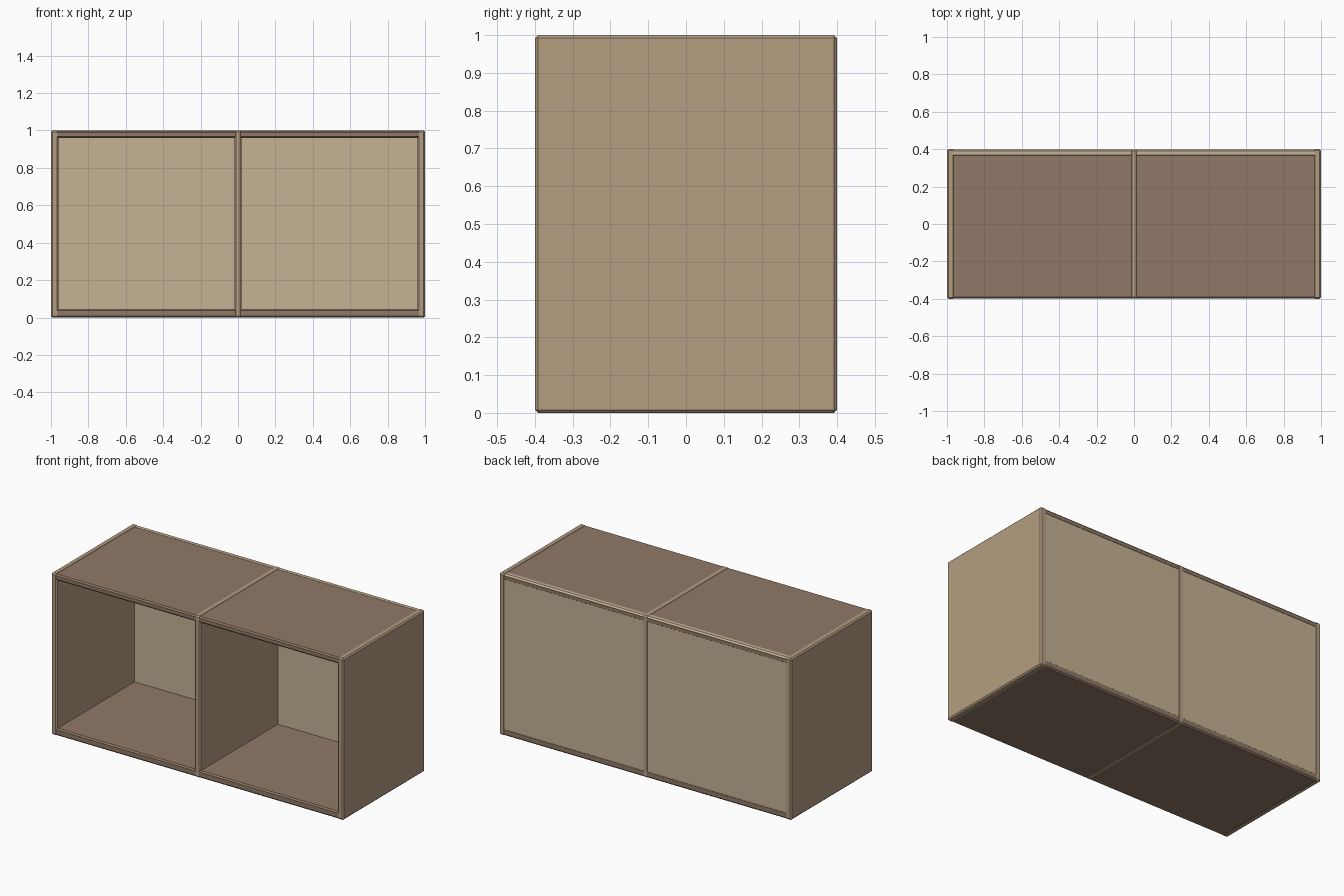
import bpy

if "Cube" in bpy.data.objects:
    bpy.data.objects.remove(bpy.data.objects["Cube"])

T = 0.04  # panel thickness


def material(name, rgb):
    m = bpy.data.materials.new(name)
    m.diffuse_color = (*rgb, 1)
    m.use_nodes = True
    m.node_tree.nodes["Principled BSDF"].inputs["Base Color"].default_value = m.diffuse_color
    return m


side_wood = material("side_wood", (0.46, 0.34, 0.22))
shelf_wood = material("shelf_wood", (0.28, 0.19, 0.135))
back_wood = material("back_wood", (0.56, 0.45, 0.30))


def panel(name, lo, hi, mat):
    """Box between two corners with small chamfered edges."""
    bpy.ops.mesh.primitive_cube_add(size=1, location=[(a + b) / 2 for a, b in zip(lo, hi)])
    ob = bpy.context.object
    ob.name = name
    ob.scale = [b - a for a, b in zip(lo, hi)]
    bpy.ops.object.transform_apply(location=False, rotation=False, scale=True)
    ob.data.materials.append(mat)
    bev = ob.modifiers.new("edge_chamfer", 'BEVEL')
    bev.width = 0.008
    bev.segments = 1


# Side panels
panel("left_side", (-1, -0.4, 0), (-1 + T, 0.4, 1), side_wood)
panel("right_side", (1 - T, -0.4, 0), (1, 0.4, 1), side_wood)

# Remaining panels are nearly flush; tiny steps keep faces from coinciding
panel("center_divider", (-T / 2, -0.3995, 0.0005), (T / 2, 0.3995, 0.9995), side_wood)
panel("top_panel", (-0.998, -0.399, 1 - T), (0.998, 0.399, 0.998), shelf_wood)
panel("bottom_panel", (-0.998, -0.399, 0.001), (0.998, 0.399, 0.045), shelf_wood)
panel("back_panel", (-0.999, 0.4 - T, 0.002), (0.999, 0.398, 0.999), back_wood)
